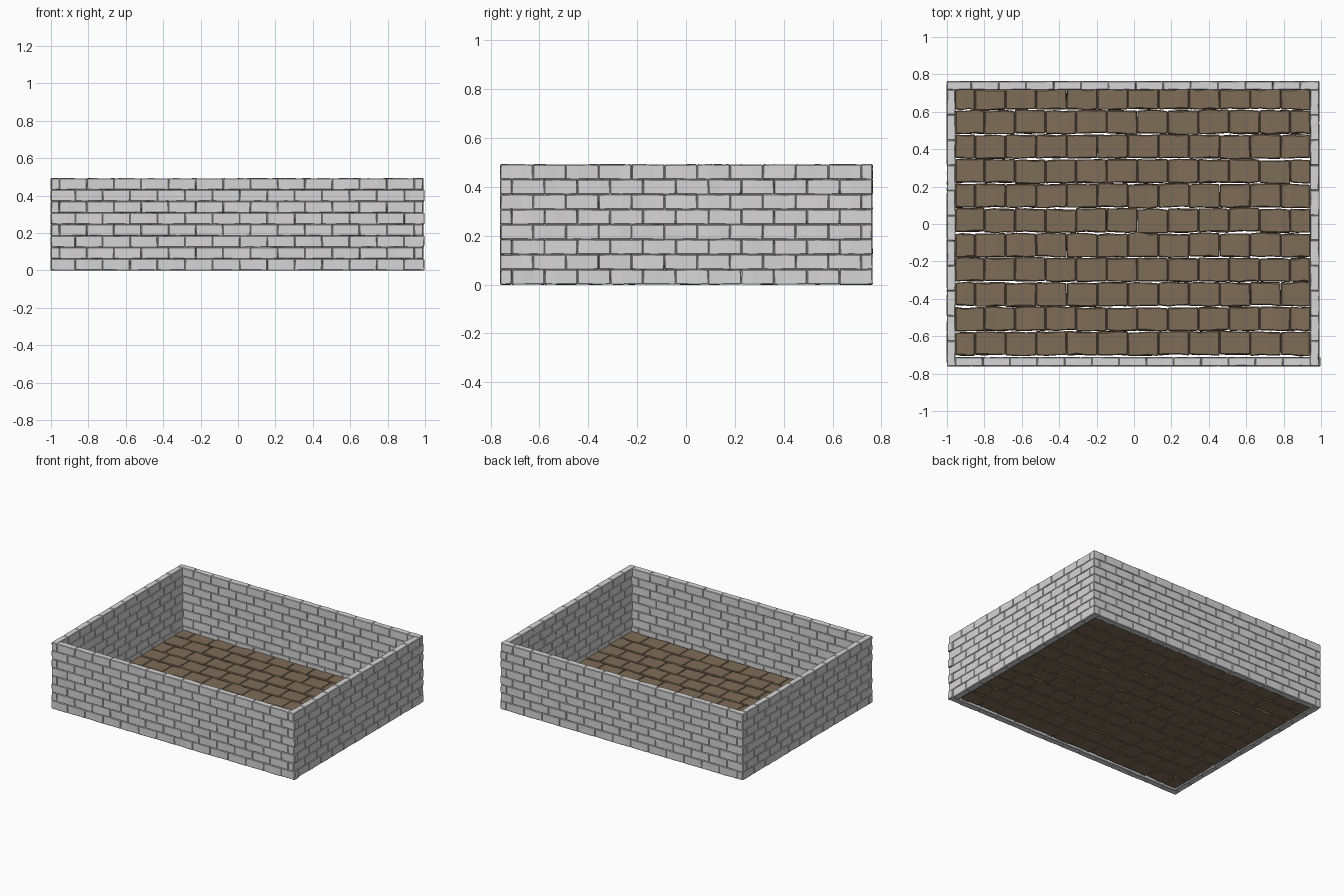
import bpy
import bmesh
import random
from mathutils import Vector

random.seed(7)

cube = bpy.data.objects.get("Cube")
if cube:
    bpy.data.objects.remove(cube, do_unlink=True)


def make_material(name, rgb):
    mat = bpy.data.materials.new(name)
    mat.use_nodes = True
    mat.diffuse_color = (*rgb, 1)
    mat.node_tree.nodes["Principled BSDF"].inputs["Base Color"].default_value = (*rgb, 1)
    return mat


stone = make_material("light grey stone", (0.68, 0.67, 0.67))
paver = make_material("brown paver", (0.21, 0.152, 0.096))


def wobble(amount):
    return random.uniform(-amount, amount)


def add_block(bm, axis, low, high, cuts, rough):
    """Rough block: four-cornered sections strung along one axis, with caps."""
    across = [a for a in range(3) if a != axis]
    sections = []
    for i in range(cuts + 1):
        ring = []
        for u, v in ((0, 0), (1, 0), (1, 1), (0, 1)):
            p = Vector()
            p[axis] = low[axis] + (high[axis] - low[axis]) * i / cuts
            p[across[0]] = (low, high)[u][across[0]]
            p[across[1]] = (low, high)[v][across[1]]
            ring.append(bm.verts.new(p + Vector([wobble(r) for r in rough])))
        sections.append(ring)
    bm.faces.new(sections[0])
    bm.faces.new(sections[-1])
    for a, b in zip(sections, sections[1:]):
        for k in range(4):
            n = (k + 1) % 4
            bm.faces.new((a[k], a[n], b[n], b[k]))


def finish(bm, name, material, bevel):
    """Chamfer every block's outline and make the object."""
    bmesh.ops.recalc_face_normals(bm, faces=bm.faces)
    outline = [e for e in bm.edges if e.calc_face_angle(0) > 0.8]
    bmesh.ops.bevel(bm, geom=outline, offset=bevel, segments=1, affect='EDGES',
                    clamp_overlap=True)
    mesh = bpy.data.meshes.new(name)
    bm.to_mesh(mesh)
    bm.free()
    mesh.materials.append(material)
    bpy.context.collection.objects.link(bpy.data.objects.new(name, mesh))


def joints(start, end, first, pitch):
    """Start, the regular joints between, and end."""
    cuts = [start]
    x = first
    while x < end - 0.03:
        cuts.append(x)
        x += pitch
    return cuts + [end]


HEIGHT, COURSES = 0.492, 8
COURSE = HEIGHT / COURSES
LEFT, LEFT_IN, RIGHT_IN, RIGHT = -1.0, -0.955, 0.942, 0.99
FRONT, FRONT_IN, BACK_IN, BACK = -0.76, -0.713, 0.717, 0.763


def build_wall(name, axis, inner, outer, layouts):
    """Courses alternate between two joint layouts, interlocking at corners."""
    bm = bmesh.new()
    for course in range(COURSES):
        cuts = joints(*layouts[course % 2])
        z = course * COURSE
        for a, b in zip(cuts, cuts[1:]):
            low, high = [0, 0, z], [0, 0, z + COURSE]
            low[axis], high[axis] = a, b
            low[1 - axis], high[1 - axis] = inner, outer
            add_block(bm, axis, low, high, 3, (0.002, 0.0015, 0.0012))
    finish(bm, name, stone, 0.0035)


# Long walls: one layout runs through the corners, the other fits between
through = (LEFT, 0.997, -0.87, 0.1466)
between = (LEFT_IN, RIGHT_IN, LEFT_IN + 0.1459, 0.1459)
build_wall("front_wall", 0, FRONT, FRONT_IN, (through, between))
build_wall("back_wall", 0, BACK_IN, BACK, (between, (LEFT, RIGHT, -0.87, 0.1466)))

# Short walls: each course shifts by one wall thickness
to_back = (FRONT_IN, BACK, FRONT_IN + 0.1342, 0.1342)
to_front = (FRONT, BACK_IN, FRONT + 0.1343, 0.1343)
build_wall("right_wall", 1, LEFT, LEFT_IN, (to_back, to_front))
build_wall("left_wall", 1, RIGHT_IN, RIGHT, (to_back, to_front))

# Paved floor with open, uneven gaps between the rows
bm = bmesh.new()
ROWS, ROW = 11, 0.1315
for row in range(ROWS):
    top = 0.742 - row * ROW
    first = -0.85 if row % 2 == 0 else -0.80
    cuts = joints(LEFT_IN, RIGHT_IN, first, 0.1635)
    for a, b in zip(cuts, cuts[1:]):
        shift = wobble(0.003)
        low = (a, top - ROW + 0.003 + shift, 0.005)
        high = (b, min(top - 0.003 + shift, BACK_IN + 0.003), 0.032)
        add_block(bm, 0, low, high, 3, (0.001, 0.005, 0.002))
finish(bm, "paved_floor", paver, 0.005)
